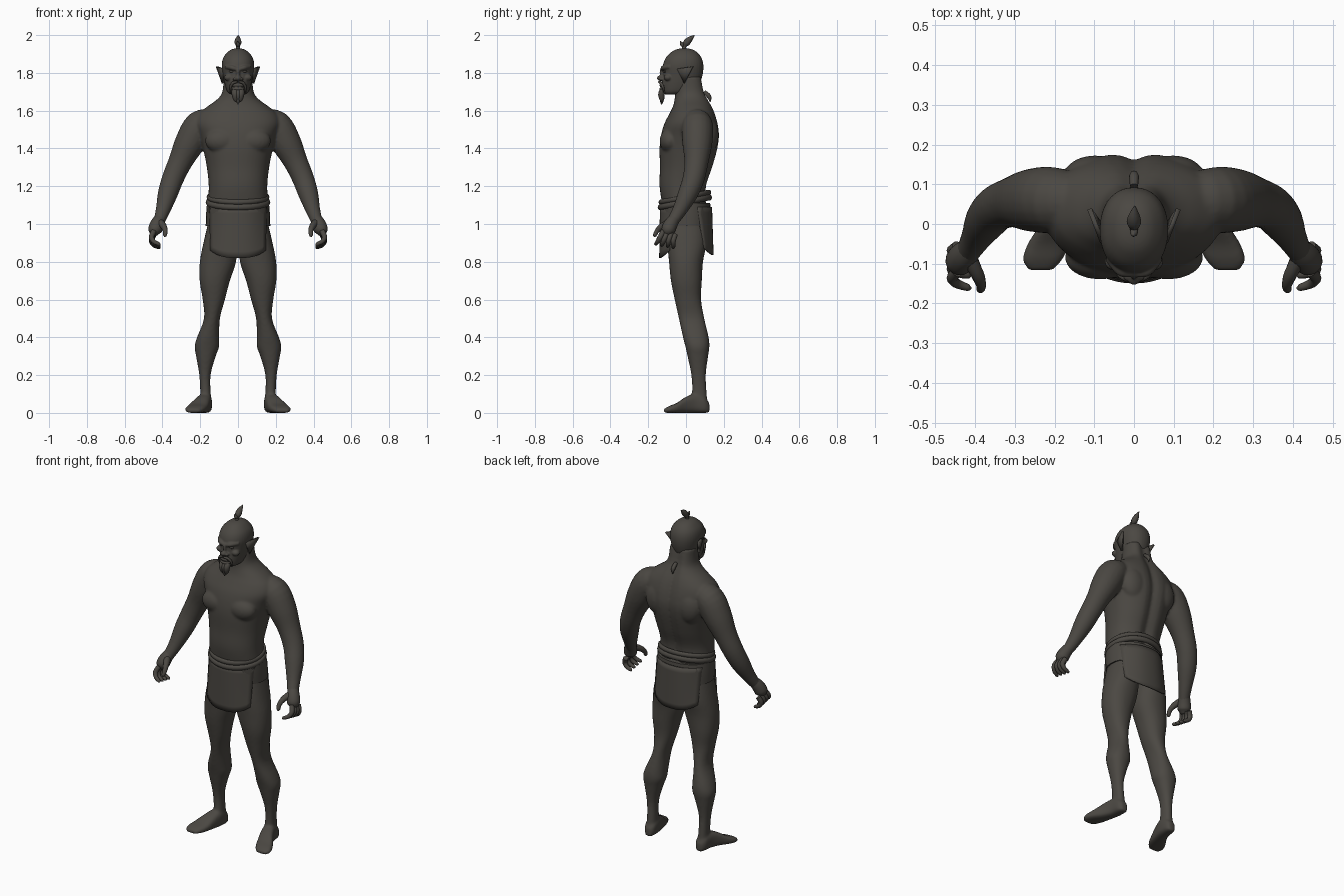
import bpy, bmesh, math
from mathutils import Vector, Matrix

cube = bpy.data.objects.get("Cube")
if cube:
    bpy.data.objects.remove(cube)

COLOR = (0.07, 0.064, 0.055, 1)
mat = bpy.data.materials.new("dark umber clay")
mat.use_nodes = True
mat.diffuse_color = COLOR
bsdf = mat.node_tree.nodes["Principled BSDF"]
bsdf.inputs["Base Color"].default_value = COLOR
bsdf.inputs["Roughness"].default_value = 0.8


def finish(name, bm, angle=50):
    bmesh.ops.recalc_face_normals(bm, faces=bm.faces)
    mesh = bpy.data.meshes.new(name)
    bm.to_mesh(mesh)
    bm.free()
    ob = bpy.data.objects.new(name, mesh)
    bpy.context.collection.objects.link(ob)
    mesh.materials.append(mat)
    bpy.ops.object.select_all(action='DESELECT')
    ob.select_set(True)
    bpy.context.view_layer.objects.active = ob
    bpy.ops.object.shade_smooth_by_angle(angle=math.radians(angle))
    return ob


def spline(rows, k=4):
    """Catmull-Rom interpolation of tuples."""
    out = []
    for i in range(len(rows) - 1):
        a, b, c, d = (rows[max(0, min(len(rows) - 1, j))] for j in range(i - 1, i + 3))
        for s in range(k):
            t = s / k
            out.append([0.5 * (2 * q + (r - p) * t + (2 * p - 5 * q + 4 * r - u) * t ** 2
                        + (3 * q - p - 3 * r + u) * t ** 3) for p, q, r, u in zip(a, b, c, d)])
    return out + [list(rows[-1])]


def skin(bm, rings, closed=False):
    vs = [[bm.verts.new(p) for p in ring] for ring in rings]
    n = len(vs[0])
    pairs = list(zip(vs, vs[1:])) + ([(vs[-1], vs[0])] if closed else [])
    for a, b in pairs:
        for i in range(n):
            bm.faces.new((a[i], a[(i + 1) % n], b[(i + 1) % n], b[i]))
    if not closed:
        bm.faces.new(vs[0])
        bm.faces.new(vs[-1])


def loft(bm, rows, side=1, power=2.2, along_y=False, groove=0, n=28):
    """Rows: height, centre x, half width, front, back (or y, x, width, bottom, top)."""
    rings = []
    for h, xc, w, lo, hi in spline(rows):
        ring = []
        for i in range(n):
            c, s = math.cos(math.tau * i / n), math.sin(math.tau * i / n)
            x = xc + w * math.copysign(abs(c) ** (2 / power), c)
            v = (lo + hi) / 2 + (hi - lo) / 2 * math.copysign(abs(s) ** (2 / power), s)
            if s > 0:
                v -= groove * math.exp(-(x / 0.03) ** 2)
            ring.append((side * x, h, v) if along_y else (side * x, v, h))
        rings.append(ring)
    skin(bm, rings)


def tube(bm, rows, side=1, n=14, k=4):
    """Rows: x, y, z, radius."""
    pts = spline(rows, k)
    rings = []
    for i, p in enumerate(pts):
        t = Vector(pts[min(i + 1, len(pts) - 1)][:3]) - Vector(pts[max(i - 1, 0)][:3])
        u = t.cross(Vector((0, 1, 0.1))).normalized()
        v = t.cross(u).normalized()
        rings.append([])
        for j in range(n):
            a = math.tau * j / n
            q = Vector(p[:3]) + max(p[3], 0.001) * (u * math.cos(a) + v * math.sin(a))
            rings[-1].append((side * q.x, q.y, q.z))
    skin(bm, rings)


def ball(bm, centre, size):
    m = Matrix.Translation(centre) @ Matrix.Diagonal((*size, 1))
    bmesh.ops.create_uvsphere(bm, u_segments=20, v_segments=12, radius=1, matrix=m)


# Body: torso, arms, legs and feet fused into one skin
bm = bmesh.new()
loft(bm, [(.92, 0, .13, -.08, .1), (1.0, 0, .163, -.105, .12), (1.1, 0, .16, -.125, .112),
          (1.2, 0, .155, -.14, .112), (1.3, 0, .165, -.138, .145), (1.4, 0, .185, -.14, .172),
          (1.47, 0, .205, -.132, .18), (1.53, 0, .225, -.115, .172), (1.58, 0, .21, -.09, .158),
          (1.62, 0, .165, -.07, .142), (1.66, 0, .11, -.06, .122), (1.7, 0, .083, -.058, .105),
          (1.78, 0, .075, -.05, .09)], groove=.02, n=48)
for s in (1, -1):
    ball(bm, (s * .085, -.085, 1.44), (.09, .055, .065))
    ball(bm, (s * .1, .115, 1.47), (.08, .058, .1))
    tube(bm, [(.13, .055, 1.54, .065), (.2, .06, 1.52, .083), (.255, .06, 1.43, .08),
              (.305, .055, 1.33, .064), (.345, .04, 1.24, .058), (.372, .01, 1.16, .053),
              (.395, -.03, 1.08, .04), (.412, -.06, 1.03, .033), (.425, -.08, 1.0, .03)], s, 20)
    loft(bm, [(1.02, .085, .07, -.09, .1), (.9, .095, .088, -.098, .108), (.8, .106, .096, -.09, .09),
              (.7, .123, .08, -.08, .084), (.6, .128, .059, -.06, .08), (.5, .138, .042, -.038, .097),
              (.4, .158, .059, -.016, .12), (.35, .165, .065, -.003, .124), (.3, .17, .052, .008, .117),
              (.2, .175, .03, .028, .105), (.1, .172, .028, .03, .11), (.03, .172, .034, 0, .118)], s)
    loft(bm, [(.124, .17, .018, 0, .05), (.1, .172, .033, 0, .08), (.05, .176, .038, 0, .1),
              (0, .192, .044, 0, .085), (-.05, .215, .053, 0, .052), (-.09, .23, .05, 0, .036),
              (-.118, .236, .03, 0, .02)], s, 3, True)
body = finish("body", bm)
fuse = body.modifiers.new("fuse", 'REMESH')
fuse.mode = 'VOXEL'
fuse.voxel_size = 0.0075
fuse.use_smooth_shade = True
soft = body.modifiers.new("soften", 'SMOOTH')
soft.factor = 0.5
soft.iterations = 6

# Hands: palm, curled fingers and thumb
for s, label in ((1, "left"), (-1, "right")):
    bm = bmesh.new()
    tube(bm, [(.412, -.06, 1.03, .03), (.428, -.08, 1.0, .036), (.44, -.095, .965, .036),
              (.443, -.1, .94, .015)], s)
    for i in range(4):
        y, z, f = -.13 + .021 * i, .962 - .006 * i, 1 - i / 3
        tube(bm, [(.445, y + .01, z, .014), (.458, y - .006 * f, z - .03, .014),
                  (.446, y - .02 * f, z - .055, .012), (.418, y - .03 * f, z - .068, .009),
                  (.41, y - .03 * f, z - .068, .002)], s, 10)
    tube(bm, [(.415, -.085, 1.01, .02), (.395, -.125, .99, .017), (.385, -.152, .965, .013),
              (.387, -.165, .94, .01), (.39, -.167, .932, .002)], s, 10)
    finish(label + "_hand", bm)

# Head with brow, nose, cheeks and lips fused in
bm = bmesh.new()
loft(bm, [(1.685, 0, .035, -.11, -.03), (1.7, 0, .056, -.122, .03), (1.74, 0, .07, -.126, .07),
          (1.79, 0, .08, -.122, .088), (1.84, 0, .086, -.122, .092), (1.88, 0, .078, -.107, .082),
          (1.91, 0, .055, -.078, .058), (1.925, 0, .032, -.05, .03), (1.931, 0, .006, -.016, 0)], n=36)
ball(bm, (0, -.13, 1.772), (.018, .024, .016))
ball(bm, (0, -.12, 1.8), (.011, .02, .035))
ball(bm, (0, -.122, 1.735), (.036, .02, .01))
ball(bm, (0, -.122, 1.715), (.034, .02, .01))
for s in (1, -1):
    tube(bm, [(.008, -.125, 1.82, .01), (.035, -.118, 1.828, .013), (.065, -.085, 1.832, .01)], s, 10)
    ball(bm, (s * .05, -.095, 1.775), (.024, .022, .018))
    ball(bm, (s * .017, -.13, 1.768), (.011, .014, .009))
head = finish("head", bm)
fuse = head.modifiers.new("fuse", 'REMESH')
fuse.mode = 'VOXEL'
fuse.voxel_size = 0.004
fuse.use_smooth_shade = True
soft = head.modifiers.new("soften", 'SMOOTH')
soft.iterations = 3

for s, label in ((1, "left"), (-1, "right")):
    # Eyes
    bm = bmesh.new()
    ball(bm, (s * .034, -.11, 1.808), (.013, .011, .007))
    finish(label + "_eye", bm)
    # Pointed ears
    bm = bmesh.new()
    tip, front, lobe, mid = [bm.verts.new((s * x, y, z)) for x, y, z in
                             ((.112, .038, 1.834), (.08, -.045, 1.822), (.08, -.008, 1.745), (.095, -.005, 1.8))]
    for tri in ((tip, front, mid), (front, lobe, mid), (lobe, tip, mid)):
        bm.faces.new(tri)
    ear = finish(label + "_ear", bm)
    thick = ear.modifiers.new("thickness", 'SOLIDIFY')
    thick.thickness = 0.012
    thick.offset = 0

# Goatee, drooping moustache, topknot and nape tuft
bm = bmesh.new()
for x in (-.012, 0, .012):
    tube(bm, [(x * 1.4, -.115, 1.715, .016), (x * 1.3, -.13, 1.69, .018), (x, -.128, 1.66, .013),
              (x * .5, -.13, 1.632 + abs(x), .002)], 1, 10)
finish("goatee", bm)
bm = bmesh.new()
for s in (1, -1):
    tube(bm, [(.004, -.142, 1.752, .006), (.025, -.135, 1.748, .008), (.04, -.122, 1.725, .007),
              (.042, -.118, 1.695, .002)], s, 8)
finish("moustache", bm)
bm = bmesh.new()
tube(bm, [(0, -.012, 1.92, .014), (0, -.008, 1.94, .01), (0, .002, 1.958, .018),
          (0, .02, 1.978, .015), (.002, .045, 1.999, .002)], 1, 8)
tube(bm, [(0, -.01, 1.94, .008), (0, -.022, 1.952, .01), (-.004, -.03, 1.968, .002)], 1, 8)
finish("topknot", bm)
bm = bmesh.new()
tube(bm, [(0, .095, 1.7, .01), (0, .122, 1.675, .012), (0, .128, 1.645, .002)], 1, 8)
finish("nape_tuft", bm)

# Waist wrap and tilted twisted belt
bm = bmesh.new()
loft(bm, [(.99, 0, .171, -.12, .13), (1.05, 0, .169, -.13, .132), (1.11, 0, .164, -.135, .128)])
finish("waist_wrap", bm)
for name, z, r, grow in (("upper_belt", 1.142, .014, 0), ("lower_belt", 1.115, .016, .003)):
    bm = bmesh.new()
    rings = []
    for i in range(48):
        a = math.tau * i / 48
        d = Vector((math.cos(a), math.sin(a), 0))
        c = Vector(((.155 + grow) * d.x, -.006 + (.128 + grow) * d.y, z + .026 * d.y))
        rings.append([c + r * (d * math.cos(b) * .8 + Vector((0, 0, math.sin(b))))
                      for b in (math.tau * j / 10 for j in range(10))])
    skin(bm, rings, True)
    finish(name, bm)

# Hanging loincloth panels
for name, d, y_top, y_low, low in (("front_panel", -1, -.134, -.138, .82), ("back_panel", 1, .134, .142, .835)):
    bm = bmesh.new()
    bmesh.ops.create_grid(bm, x_segments=16, y_segments=8, size=1)
    for v in bm.verts:
        u, t = v.co.x, (1 - v.co.y) / 2
        bottom = low + .04 * abs(u) ** 3
        y = y_top + (y_low - y_top) * t - d * (.075 - .025 * t) * abs(u) ** 2.4
        v.co = ((.15 - .005 * t) * u, y, 1.09 + (bottom - 1.09) * t)
    panel = finish(name, bm)
    thick = panel.modifiers.new("thickness", 'SOLIDIFY')
    thick.thickness = 0.008
    thick.offset = 0
